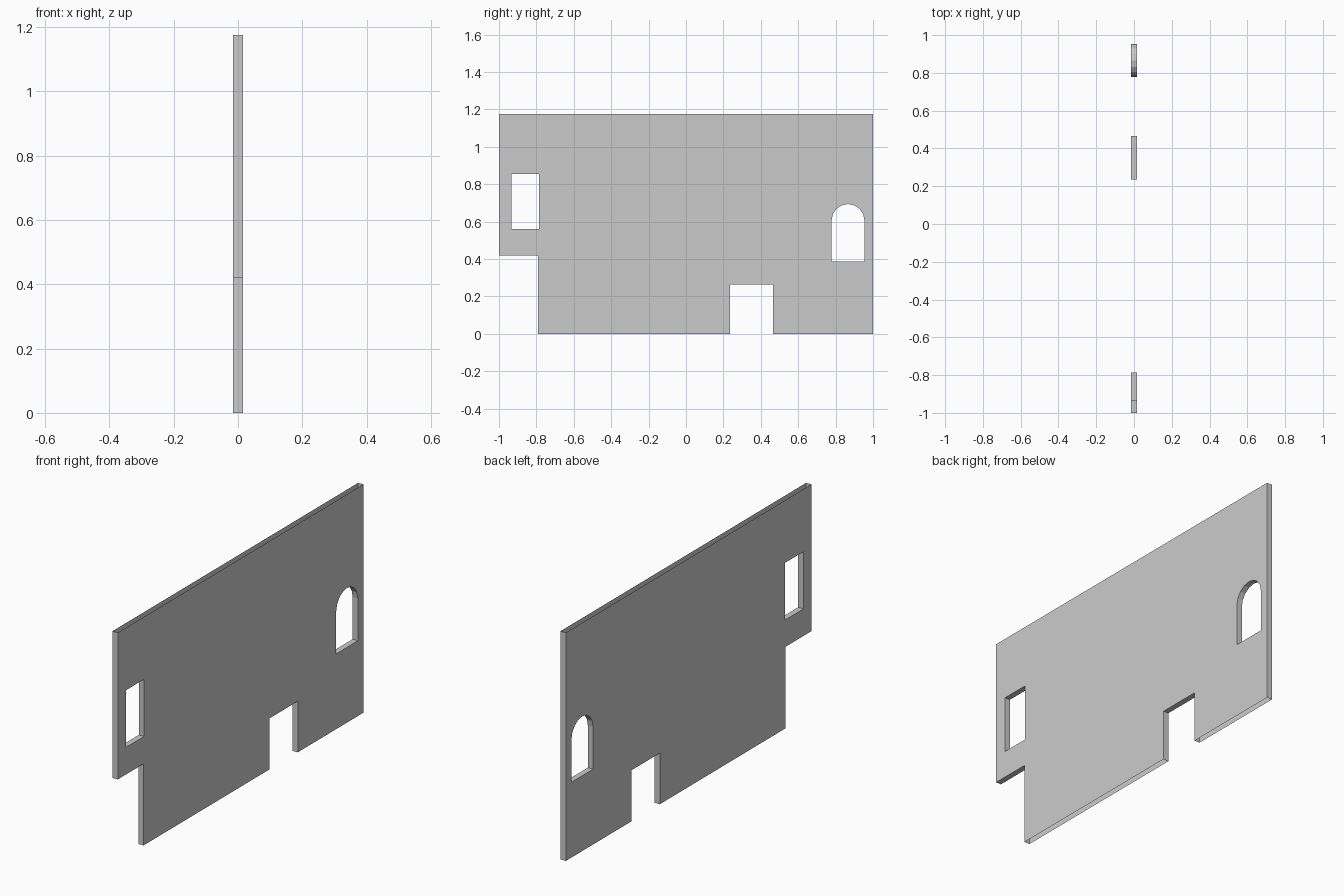
import bpy, bmesh, math
from mathutils import Vector

if "Cube" in bpy.data.objects:
    bpy.data.objects.remove(bpy.data.objects["Cube"])

HALF = 0.015      # half wall thickness
TOP = 1.176       # wall height


def rect(y0, y1, z0, z1):
    return [(y0, z0), (y1, z0), (y1, z1), (y0, z1)]


def arch(y0, y1, z0, z1, segments=8):
    # round-headed opening
    r, c = (y1 - y0) / 2, (y0 + y1) / 2
    head = [(c + r * math.cos(math.pi * i / segments),
             z1 - r + r * math.sin(math.pi * i / segments))
            for i in range(segments + 1)]
    return [(y0, z0), (y1, z0)] + head


# Outline with the corner notch and the doorway cut in from below
outline = [(-1, TOP), (-1, 0.42), (-0.79, 0.42), (-0.79, 0), (0.235, 0),
           (0.235, 0.263), (0.465, 0.263), (0.465, 0), (1, 0), (1, TOP)]
# Window openings
square_window = rect(-0.934, -0.786, 0.56, 0.854)
arched_window = arch(0.778, 0.954, 0.388, 0.694)

bm = bmesh.new()
for loop in (outline, square_window, arched_window):
    verts = [bm.verts.new((-HALF, y, z)) for y, z in loop]
    for a, b in zip(verts, verts[1:] + verts[:1]):
        bm.edges.new((a, b))

# Fill one side around the openings, then give the wall its thickness
bmesh.ops.triangle_fill(bm, use_beauty=True, use_dissolve=False,
                        edges=bm.edges[:], normal=Vector((-1, 0, 0)))
ext = bmesh.ops.extrude_face_region(bm, geom=bm.faces[:])
moved = [g for g in ext["geom"] if isinstance(g, bmesh.types.BMVert)]
bmesh.ops.translate(bm, verts=moved, vec=(2 * HALF, 0, 0))
bmesh.ops.recalc_face_normals(bm, faces=bm.faces[:])

# Top and bottom of the wall are left open; ends and reveals are closed
open_faces = [f for f in bm.faces
              if all(v.co.z < 1e-4 for v in f.verts)
              or all(v.co.z > TOP - 1e-4 for v in f.verts)]
bmesh.ops.delete(bm, geom=open_faces, context='FACES_ONLY')
bmesh.ops.dissolve_limit(bm, angle_limit=0.01, verts=bm.verts[:],
                         edges=bm.edges[:])

mesh = bpy.data.meshes.new("wall_panel")
bm.to_mesh(mesh)
bm.free()
wall = bpy.data.objects.new("wall_panel", mesh)
bpy.context.collection.objects.link(wall)
